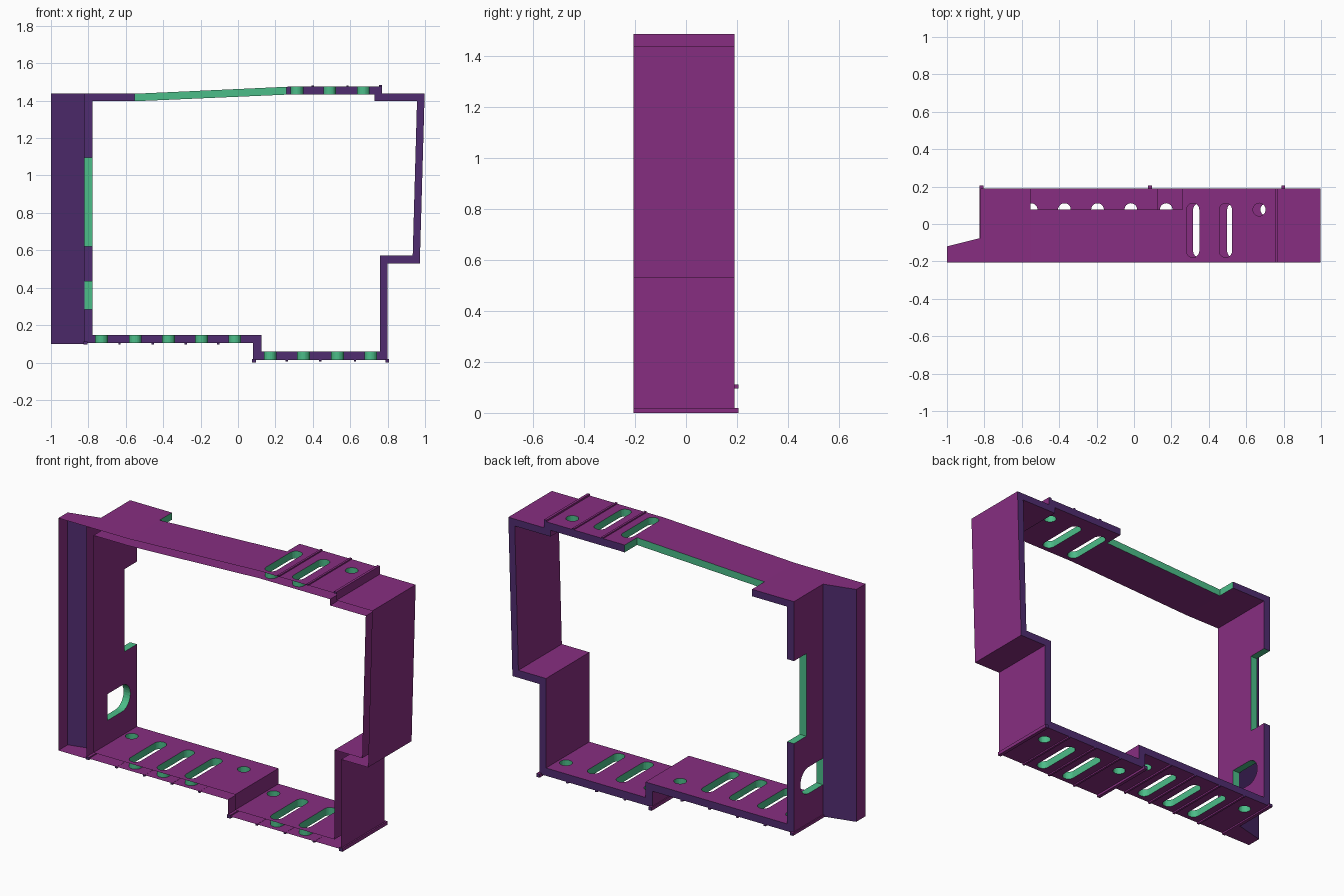
import bpy, bmesh, math

if "Cube" in bpy.data.objects:
    bpy.data.objects.remove(bpy.data.objects["Cube"])

FRONT, BACK = -0.205, 0.19


def material(name, rgb):
    m = bpy.data.materials.new(name)
    m.diffuse_color = (*rgb, 1)
    m.use_nodes = True
    m.node_tree.nodes["Principled BSDF"].inputs["Base Color"].default_value = m.diffuse_color
    return m


MATS = [material("purple", (0.242, 0.027, 0.22)),
        material("indigo", (0.08, 0.025, 0.16)),
        material("green", (0.072, 0.51, 0.25))]


def make(name, bm, index=None):
    """Object from bmesh; front/back facing faces are indigo unless an index is given."""
    bm.normal_update()
    for f in bm.faces:
        if index is not None:
            f.material_index = index
        elif f.material_index != 2:
            f.material_index = 1 if abs(f.normal.y) > 0.7 else 0
    me = bpy.data.meshes.new(name)
    bm.to_mesh(me)
    bm.free()
    for m in MATS:
        me.materials.append(m)
    ob = bpy.data.objects.new(name, me)
    bpy.context.collection.objects.link(ob)
    return ob


def prism(bm, low, high):
    """Closed prism between two matching outlines."""
    a = [bm.verts.new(p) for p in low]
    b = [bm.verts.new(p) for p in high]
    faces = [bm.faces.new(a), bm.faces.new(b)]
    n = len(a)
    for i in range(n):
        j = (i + 1) % n
        faces.append(bm.faces.new((a[i], a[j], b[j], b[i])))
    bmesh.ops.recalc_face_normals(bm, faces=faces)


def box(bm, x0, x1, y0, y1, z0, z1):
    pts = [(x0, y0), (x1, y0), (x1, y1), (x0, y1)]
    prism(bm, [(x, y, z0) for x, y in pts], [(x, y, z1) for x, y in pts])


def arc(cu, cv, r, a0, a1, n):
    return [(cu + r * math.cos(a0 + (a1 - a0) * i / n),
             cv + r * math.sin(a0 + (a1 - a0) * i / n)) for i in range(n + 1)]


# Frame: outer and inner outlines (x, z) with matching points
outer = [(-.82, .105), (.08, .105), (.08, .013), (.80, .013), (.80, .53), (.972, .53),
         (.998, 1.437), (.77, 1.437), (.77, 1.475), (.28, 1.475), (-.55, 1.437), (-.82, 1.437)]
inner = [(-.777, .147), (.125, .147), (.125, .058), (.758, .058), (.758, .573), (.934, .573),
         (.957, 1.397), (.73, 1.397), (.73, 1.433), (.28, 1.433), (-.55, 1.397), (-.777, 1.397)]
bm = bmesh.new()
rings = [[bm.verts.new((x, y, z)) for x, z in o]
         for o, y in ((outer, FRONT), (outer, BACK), (inner, BACK), (inner, FRONT))]
for k in range(4):
    p, q = rings[k], rings[(k + 1) % 4]
    for i in range(12):
        j = (i + 1) % 12
        bm.faces.new((p[i], p[j], q[j], q[i]))
bmesh.ops.recalc_face_normals(bm, faces=bm.faces[:])
frame = make("frame", bm)

# Cutters: vent slots, round holes, back notches and the D-shaped side hole
bm = bmesh.new()
R, HOLE_Y, SLOT_Y = 0.034, 0.077, -0.145


def vent(x, z0, z1, slot):
    y0 = SLOT_Y if slot else HOLE_Y
    pts = arc(x, HOLE_Y, R, 0, math.pi, 12) + arc(x, y0, R, math.pi, 2 * math.pi, 12)
    if not slot:
        pts = pts[:12] + pts[13:-1]
    prism(bm, [(u, v, z0) for u, v in pts], [(u, v, z1) for u, v in pts])


for xs, z0, z1 in (((-.73, -.55, -.372, -.195, -.017), .08, .17),
                   ((.172, .35, .532, .71), -.03, .09),
                   ((.315, .49, .67), 1.40, 1.52)):
    for i, x in enumerate(xs):
        last = i == len(xs) - 1
        first = i == 0 and z0 < 1
        vent(x, z0, z1, not (first or last))
box(bm, -.553, .258, .077, .3, 1.3, 1.6)
box(bm, -.9, -.7, .077, .3, .62, 1.095)
d = [(-.075, .283)] + arc(.055, .359, .076, -math.pi / 2, math.pi / 2, 16) + [(-.075, .435)]
prism(bm, [(-.9, u, v) for u, v in d], [(-.7, u, v) for u, v in d])
cutter = make("cutter", bm, 2)
cutter.hide_render = True

mod = frame.modifiers.new("cut", 'BOOLEAN')
mod.operation, mod.solver, mod.object = 'DIFFERENCE', 'EXACT', cutter
cut = bpy.data.meshes.new_from_object(
    frame.evaluated_get(bpy.context.evaluated_depsgraph_get()))
frame.modifiers.clear()
frame.data = cut
bpy.data.objects.remove(cutter)

# The front of the frame is open, so its walls are hollow
bm = bmesh.new()
bm.from_mesh(cut)
front = [f for f in bm.faces if all(v.co.y < FRONT + 0.001 for v in f.verts)]
bmesh.ops.delete(bm, geom=front, context='FACES')
bm.to_mesh(cut)
bm.free()

# Side wing: wedge open at the front and against the frame
bm = bmesh.new()
plan = [(-.82, FRONT), (-1, FRONT), (-1, -.12), (-.82, -.075)]
lo = [bm.verts.new((x, y, .1)) for x, y in plan]
hi = [bm.verts.new((x, y, 1.437)) for x, y in plan]
bm.faces.new(lo)
bm.faces.new(hi[::-1])
for i in (1, 2):
    bm.faces.new((lo[i], hi[i], hi[i + 1], lo[i + 1]))
make("side_wing", bm)

# Thin ribs between the vents
bm = bmesh.new()
for xs, z0, z1 in (((-.633, -.456, -.28, -.105), .096, .106),
                   ((.26, .44, .625), .005, .014),
                   ((.4, .586), 1.474, 1.482)):
    for x in xs:
        box(bm, x - .006, x + .006, FRONT, BACK, z0, z1)
box(bm, .755, .77, FRONT, BACK, 1.474, 1.485)
make("vent_ribs", bm)

# Corner ribs that stick out at the back
bm = bmesh.new()
for x, z0, z1 in ((-.815, .096, .112), (.085, 0, .02), (.798, 0, .02)):
    box(bm, x - .01, x + .01, FRONT, .205, z0, z1)
make("corner_ribs", bm)
